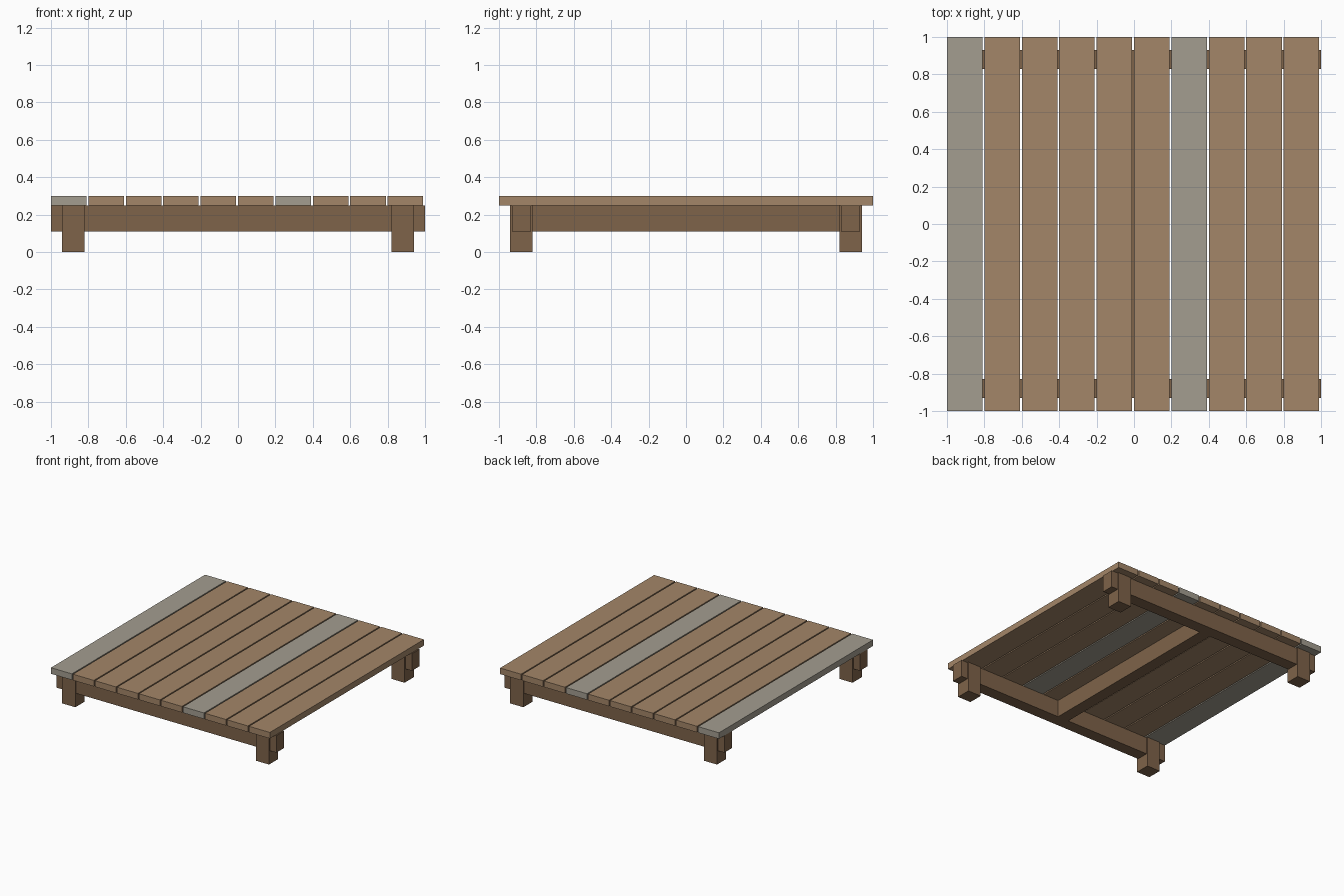
import bpy
import bmesh

cube = bpy.data.objects.get("Cube")
if cube:
    bpy.data.objects.remove(cube, do_unlink=True)


def make_material(name, color):
    mat = bpy.data.materials.new(name)
    mat.use_nodes = True
    mat.diffuse_color = (*color, 1)
    mat.node_tree.nodes["Principled BSDF"].inputs["Base Color"].default_value = (*color, 1)
    return mat


def box(name, low, high, mat):
    """Axis-aligned timber between two opposite corners."""
    bm = bmesh.new()
    bmesh.ops.create_cube(bm, size=1)
    for v in bm.verts:
        v.co = [(a + b) / 2 + c * (b - a) for a, b, c in zip(low, high, v.co)]
    mesh = bpy.data.meshes.new(name)
    bm.to_mesh(mesh)
    bm.free()
    mesh.materials.append(mat)
    obj = bpy.data.objects.new(name, mesh)
    bpy.context.collection.objects.link(obj)
    return obj


plank_wood = make_material("plank wood", (0.37, 0.24, 0.14))
weathered_wood = make_material("weathered grey wood", (0.37, 0.34, 0.28))
frame_wood = make_material("dark frame wood", (0.21, 0.125, 0.068))

BEAM_BOTTOM, DECK_BOTTOM, DECK_TOP = 0.11, 0.25, 0.30

# Deck planks, two of them weathered
for i in range(10):
    x = -1 + 0.2 * i
    mat = weathered_wood if i in (0, 6) else plank_wood
    box(f"deck_plank_{i + 1}", (x, -1, DECK_BOTTOM), (x + 0.19, 1, DECK_TOP), mat)

# Front and back beams, with a leg near each end
for side, sy in (("front", -1), ("back", 1)):
    y = 0.88 * sy
    box(f"{side}_beam", (-1, y - 0.05, BEAM_BOTTOM), (1, y + 0.05, DECK_BOTTOM), frame_wood)
    for hand, sx in (("right", -1), ("left", 1)):
        x = 0.88 * sx
        box(f"{side}_{hand}_leg", (x - 0.06, y - 0.06, 0),
            (x + 0.06, y + 0.06, DECK_BOTTOM), frame_wood)

# Middle joist between the beams
box("middle_joist", (-0.05, -0.83, BEAM_BOTTOM), (0.05, 0.83, DECK_BOTTOM), frame_wood)
